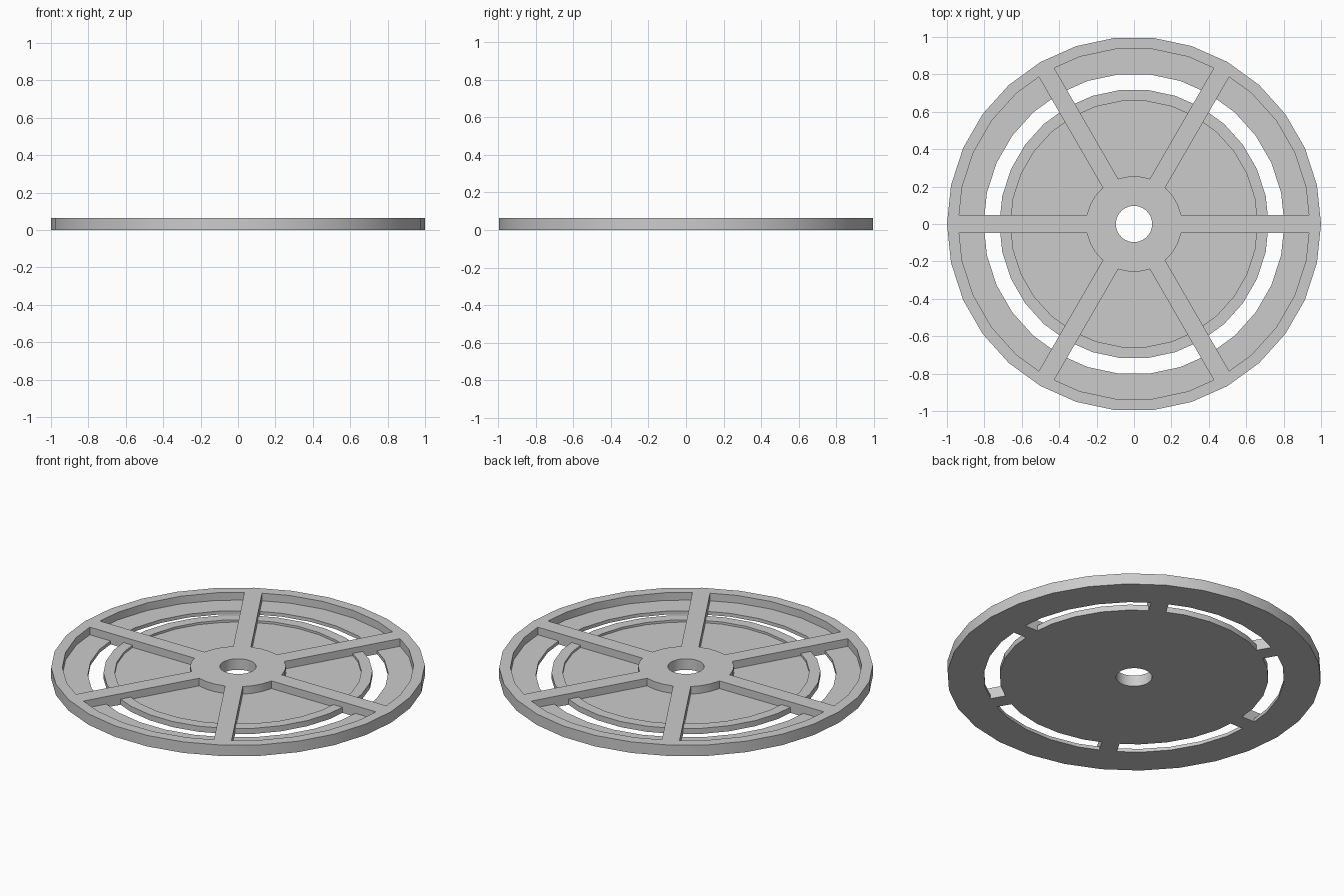
import bpy, bmesh, math
from mathutils import Matrix

default = bpy.data.objects.get("Cube")
if default:
    bpy.data.objects.remove(default, do_unlink=True)

SIDES = 30
HEIGHT, FLOOR, LIP = 0.065, 0.02, 0.033
SPOKE_WIDTH = 0.095

grey = bpy.data.materials.new("plain_grey")
grey.use_nodes = True
colour = (0.6, 0.6, 0.6, 1)
grey.diffuse_color = colour
grey.node_tree.nodes["Principled BSDF"].inputs["Base Color"].default_value = colour


def make_object(name, bm):
    bmesh.ops.recalc_face_normals(bm, faces=bm.faces)
    mesh = bpy.data.meshes.new(name)
    bm.to_mesh(mesh)
    bm.free()
    mesh.materials.append(grey)
    obj = bpy.data.objects.new(name, mesh)
    bpy.context.collection.objects.link(obj)
    return obj


def revolve(name, profile):
    """Turn a closed (radius, z) outline around the z axis."""
    bm = bmesh.new()
    rings = []
    for i in range(SIDES):
        a = math.tau * i / SIDES
        rings.append([bm.verts.new((r * math.cos(a), r * math.sin(a), z)) for r, z in profile])
    n = len(profile)
    for i in range(SIDES):
        here, there = rings[i], rings[(i + 1) % SIDES]
        for j in range(n):
            k = (j + 1) % n
            bm.faces.new((here[j], there[j], there[k], here[k]))
    return make_object(name, bm)


def subtract(target, cutter):
    mod = target.modifiers.new("cut", 'BOOLEAN')
    mod.operation = 'DIFFERENCE'
    mod.solver = 'EXACT'
    mod.object = cutter
    bpy.ops.object.select_all(action='DESELECT')
    bpy.context.view_layer.objects.active = target
    target.select_set(True)
    bpy.ops.object.modifier_apply(modifier=mod.name)
    bpy.data.objects.remove(cutter, do_unlink=True)


# Solid wheel with its axle hole
wheel = revolve("spoked_wheel", [(0.097, 0), (1, 0), (1, HEIGHT), (0.097, HEIGHT)])

# Ring-shaped pocket: inner tray, low lip, open slot and outer tray
pocket = revolve("pocket_cutter", [
    (0.256, FLOOR), (0.66, FLOOR), (0.66, LIP), (0.72, LIP),
    (0.72, -0.1), (0.804, -0.1), (0.804, FLOOR), (0.94, FLOOR),
    (0.94, 0.2), (0.256, 0.2)])
pocket.hide_render = True

# Three bars across the pocket leave six spokes standing
for i in range(3):
    bm = bmesh.new()
    bmesh.ops.create_cube(bm, size=1)
    bmesh.ops.scale(bm, vec=(2.4, SPOKE_WIDTH, 1), verts=bm.verts)
    bmesh.ops.rotate(bm, matrix=Matrix.Rotation(i * math.pi / 3, 3, 'Z'), verts=bm.verts)
    bar = make_object("spoke_bar", bm)
    bar.hide_render = True
    subtract(pocket, bar)

subtract(wheel, pocket)
bpy.ops.object.shade_smooth_by_angle(angle=math.radians(30))
